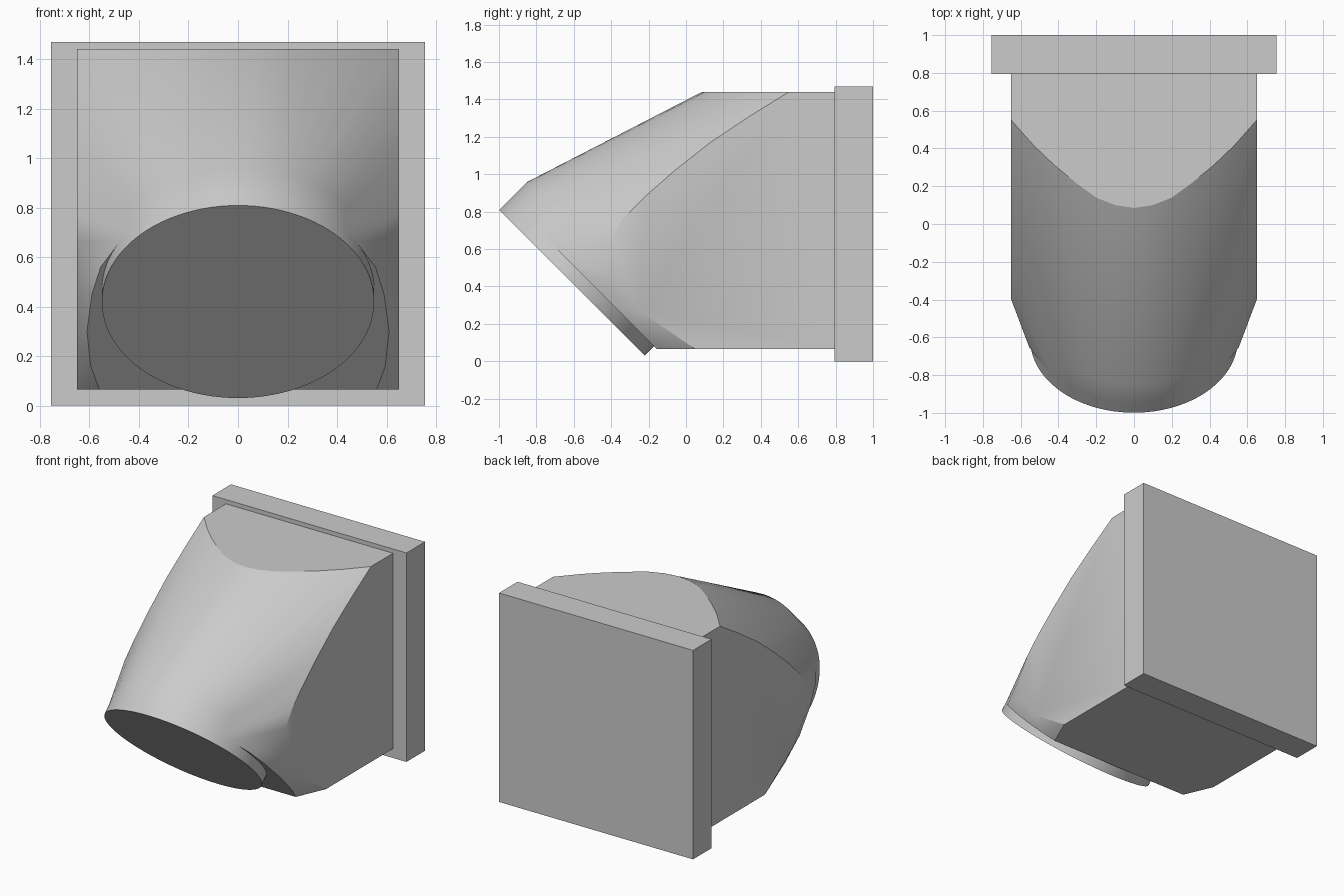
import bpy, bmesh, math
from mathutils import Vector, Matrix

cube = bpy.data.objects.get("Cube")
if cube:
    bpy.data.objects.remove(cube, do_unlink=True)

grey = bpy.data.materials.new("plain grey")
grey.use_nodes = True
colour = (0.6, 0.6, 0.6, 1)
grey.diffuse_color = colour
grey.node_tree.nodes["Principled BSDF"].inputs["Base Color"].default_value = colour


def add_part(name, bm, smooth=False):
    bmesh.ops.recalc_face_normals(bm, faces=bm.faces)
    mesh = bpy.data.meshes.new(name)
    bm.to_mesh(mesh)
    bm.free()
    mesh.materials.append(grey)
    obj = bpy.data.objects.new(name, mesh)
    bpy.context.collection.objects.link(obj)
    if smooth:
        bpy.ops.object.select_all(action='DESELECT')
        obj.select_set(True)
        bpy.context.view_layer.objects.active = obj
        bpy.ops.object.shade_smooth_by_angle(angle=math.radians(25))
    return obj


# Tilted mouth: centre of its opening, inward axis, radius
CENTRE = Vector((0, -0.61, 0.42))
AXIS = Vector((0, 1, 1)).normalized()
UP = Vector((0, -1, 1)).normalized()
RADIUS = 0.55
RIM = 0.07       # rim length in front of the body
COLLAR = 0.212   # where the upper side starts to flare


def ring(depth, count=96):
    steps = [2 * math.pi * i / count for i in range(count)]
    return [CENTRE + AXIS * depth + Vector((RADIUS * math.cos(a), 0, 0))
            + UP * RADIUS * math.sin(a) for a in steps]


# Wall flange
bm = bmesh.new()
bmesh.ops.create_cube(bm, size=1, matrix=Matrix.Translation((0, 0.897, 0.735))
                      @ Matrix.Diagonal((1.51, 0.206, 1.47, 1)))
add_part("wall_flange", bm)

# Round mouth rim
bm = bmesh.new()
turn = Matrix.Rotation(math.radians(-45), 4, 'X')
bmesh.ops.create_cone(bm, cap_ends=True, segments=96, radius1=RADIUS, radius2=RADIUS,
                      depth=0.1, matrix=Matrix.Translation(CENTRE + AXIS * 0.05) @ turn)
add_part("mouth_rim", bm, True)

# Duct body: square back blended to the round mouth
half = [
    (0.65, 0.8, 0.065), (0.65, 0.8, 1.44),                                 # back
    (0.65, 0.55, 1.44), (0.53, 0.415, 1.44), (0.42, 0.31, 1.44),
    (0.31, 0.22, 1.44), (0.2, 0.14, 1.44), (0.1, 0.1, 1.44), (0, 0.085, 1.44),  # top edge
    (0.65, 0.34, 1.31), (0.65, 0.13, 1.17), (0.65, -0.06, 1.02),
    (0.65, -0.22, 0.88), (0.65, -0.33, 0.77), (0.65, -0.4, 0.66),          # side edge
    (0.65, -0.39, 0.45), (0.65, -0.25, 0.27), (0.65, 0.05, 0.065),         # lower corner
]
# lower front edge as (x, z) on the mouth plane
for x, z in [(0.56, 0.065), (0.595, 0.16), (0.61, 0.3), (0.59, 0.45), (0.555, 0.56)]:
    half.append((x, -0.092 - z, z))
points = [Vector((s * x, y, z)) for x, y, z in half for s in (1, -1)]
points += ring(RIM) + ring(COLLAR)

bm = bmesh.new()
for p in points:
    bm.verts.new(p)
bmesh.ops.remove_doubles(bm, verts=bm.verts, dist=0.0005)
bmesh.ops.convex_hull(bm, input=bm.verts)
loose = [v for v in bm.verts if not v.link_faces]
bmesh.ops.delete(bm, geom=loose, context='VERTS')
bmesh.ops.dissolve_limit(bm, angle_limit=math.radians(0.5), verts=bm.verts, edges=bm.edges)
add_part("duct_body", bm, True)
